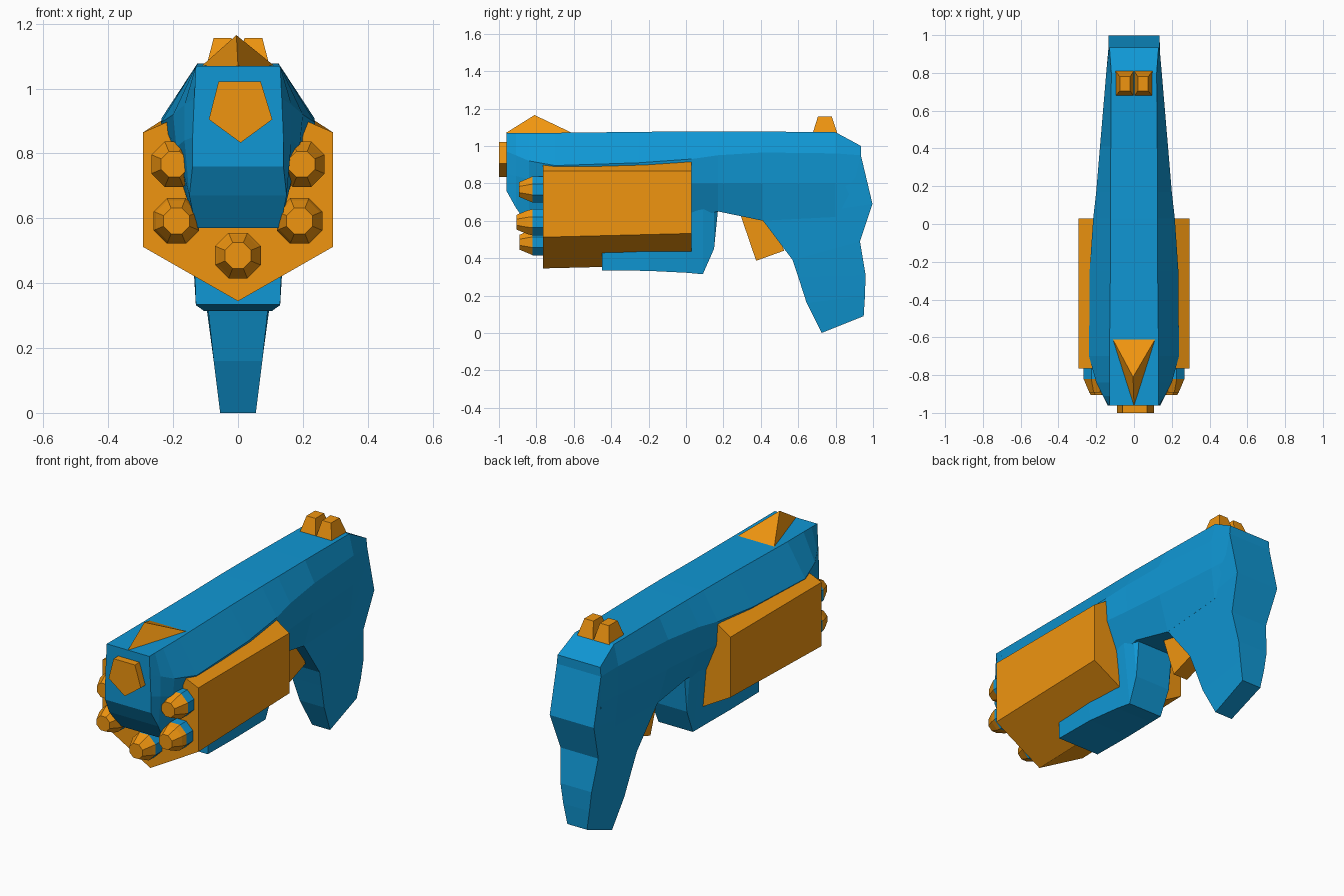
import bpy, bmesh, math

if "Cube" in bpy.data.objects:
    bpy.data.objects.remove(bpy.data.objects["Cube"])


def material(name, color):
    m = bpy.data.materials.new(name)
    m.diffuse_color = color
    m.use_nodes = True
    m.node_tree.nodes["Principled BSDF"].inputs["Base Color"].default_value = m.diffuse_color
    return m


BLUE = material("blue_plastic", (0.005, 0.31, 0.66, 1))
ORANGE = material("orange_plastic", (0.87, 0.3, 0.005, 1))


def loft(name, rings, mat):
    """Skin a list of equal-length point rings and cap both ends."""
    bm = bmesh.new()
    vs = [[bm.verts.new(p) for p in ring] for ring in rings]
    n = len(vs[0])
    for a, b in zip(vs, vs[1:]):
        for i in range(n):
            j = (i + 1) % n
            bm.faces.new((a[i], a[j], b[j], b[i]))
    bm.faces.new(vs[0])
    bm.faces.new(vs[-1])
    bmesh.ops.recalc_face_normals(bm, faces=bm.faces)
    me = bpy.data.meshes.new(name)
    bm.to_mesh(me)
    bm.free()
    me.materials.append(mat)
    ob = bpy.data.objects.new(name, me)
    bpy.context.collection.objects.link(ob)
    return ob


def mirrored(y, half):
    """Symmetric cross-section at y from (half_width, z) pairs, top to bottom."""
    return [(x, y, z) for x, z in half] + [(-x, y, z) for x, z in reversed(half)]


# Main body: faceted sections from muzzle to rear
body = [
    (-0.96, [(.13, 1.07), (.135, .97), (.14, .85), (.14, .76)]),
    (-0.91, [(.13, 1.07), (.165, .95), (.165, .84), (.15, .67)]),
    (-0.84, [(.13, 1.07), (.20, .92), (.19, .82), (.13, .57)]),
    (-0.70, [(.13, 1.07), (.238, .895), (.20, .80), (.13, .57)]),
    (-0.25, [(.125, 1.075), (.235, .91), (.21, .80), (.13, .57)]),
    (0.03, [(.125, 1.078), (.216, .93), (.208, .80), (.13, .61)]),
    (0.17, [(.125, 1.078), (.20, .95), (.192, .80), (.13, .65)]),
    (0.41, [(.123, 1.077), (.18, .965), (.172, .80), (.115, .60)]),
    (0.80, [(.12, 1.073), (.147, .96), (.145, .80), (.125, .62)]),
    (0.935, [(.13, 1.0), (.135, .95), (.135, .80), (.13, .69)]),
]
loft("body", [mirrored(y, h) for y, h in body], BLUE)

# Handle: front y,z / back y,z / front and back half widths
grip = [
    (.60, .95, .935, .95, .15, .135),
    (.41, .602, .997, .69, .115, .135),
    (.57, .39, .93, .49, .10, .115),
    (.60, .30, .96, .31, .09, .095),
    (.645, .16, .957, .20, .075, .08),
    (.725, .0, .95, .09, .055, .06),
]
loft("grip", [[(-a, yf, zf), (a, yf, zf), (b, yb, zb), (-b, yb, zb)]
              for yf, zf, yb, zb, a, b in grip], BLUE)

# Fore grip under the shroud
fore = [
    (-0.45, [(.135, .50), (.13, .335)]),
    (-0.20, [(.14, .50), (.13, .332)]),
    (0.00, [(.145, .65), (.115, .322)]),
    (0.09, [(.145, .66), (.105, .314)]),
    (0.15, [(.13, .68), (.11, .45)]),
    (0.17, [(.12, .70), (.11, .65)]),
]
loft("fore_grip", [mirrored(y, h) for y, h in fore], BLUE)

# Barrel shroud, a V-bottomed prism
loft("barrel_shroud", [
    mirrored(y, [(.20, .905 + d), (.293, .865), (.293, .512 + d), (0.001, .345 + d)])
    for y, d in ((-0.765, 0), (0.03, .02))], ORANGE)


# Five barrels: blue collar and tapered orange tip
def disc(cx, cz, y, r, n=8):
    return [(cx + r * math.cos(math.tau * (i + .5) / n), y,
             cz + r * math.sin(math.tau * (i + .5) / n)) for i in range(n)]


for k, (x, z, end) in enumerate([(0, .485, -.89), (.19, .592, -.905), (-.19, .592, -.905),
                                 (.197, .767, -.892), (-.197, .767, -.892)]):
    loft(f"barrel_collar_{k}", [disc(x, z, -.74, .076), disc(x, z, -.82, .076)], BLUE)
    loft(f"barrel_tip_{k}", [disc(x, z, -.82, .076), disc(x, z, end + .055, .068),
                             disc(x, z, end, .043)], ORANGE)

# Pentagonal muzzle
penta = [(-.06, 1.022), (.07, 1.022), (.106, .905), (.008, .833), (-.09, .905)]
loft("muzzle", [[(x, y, z) for x, z in penta] for y in (-1.0, -.95)], ORANGE)

# Front sight: low pyramid with its tip near the front
bpy_apex = (-.005, -.81, 1.165)
fs = bpy.data.meshes.new("front_sight")
fs.from_pydata([(0, -.965, 1.068), (.112, -.61, 1.07), (-.112, -.61, 1.07), bpy_apex],
               [], [(0, 2, 1), (0, 1, 3), (1, 2, 3), (2, 0, 3)])
fs.materials.append(ORANGE)
bpy.context.collection.objects.link(bpy.data.objects.new("front_sight", fs))

# Rear sight: pair of tapered posts
for side, s in (("left", -1), ("right", 1)):
    levels = [(.0, .10, .675, .812, 1.06), (.02, .075, .705, .78, 1.156)]
    loft(f"rear_sight_{side}", [[(s * a, c, z), (s * b, c, z), (s * b, d, z), (s * a, d, z)]
                                for a, b, c, d, z in levels], ORANGE)

# Trigger
trig = [(.285, .65), (.375, .386), (.525, .44), (.44, .65)]
loft("trigger", [[(x, y, z) for y, z in trig] for x in (-.045, .045)], ORANGE)
